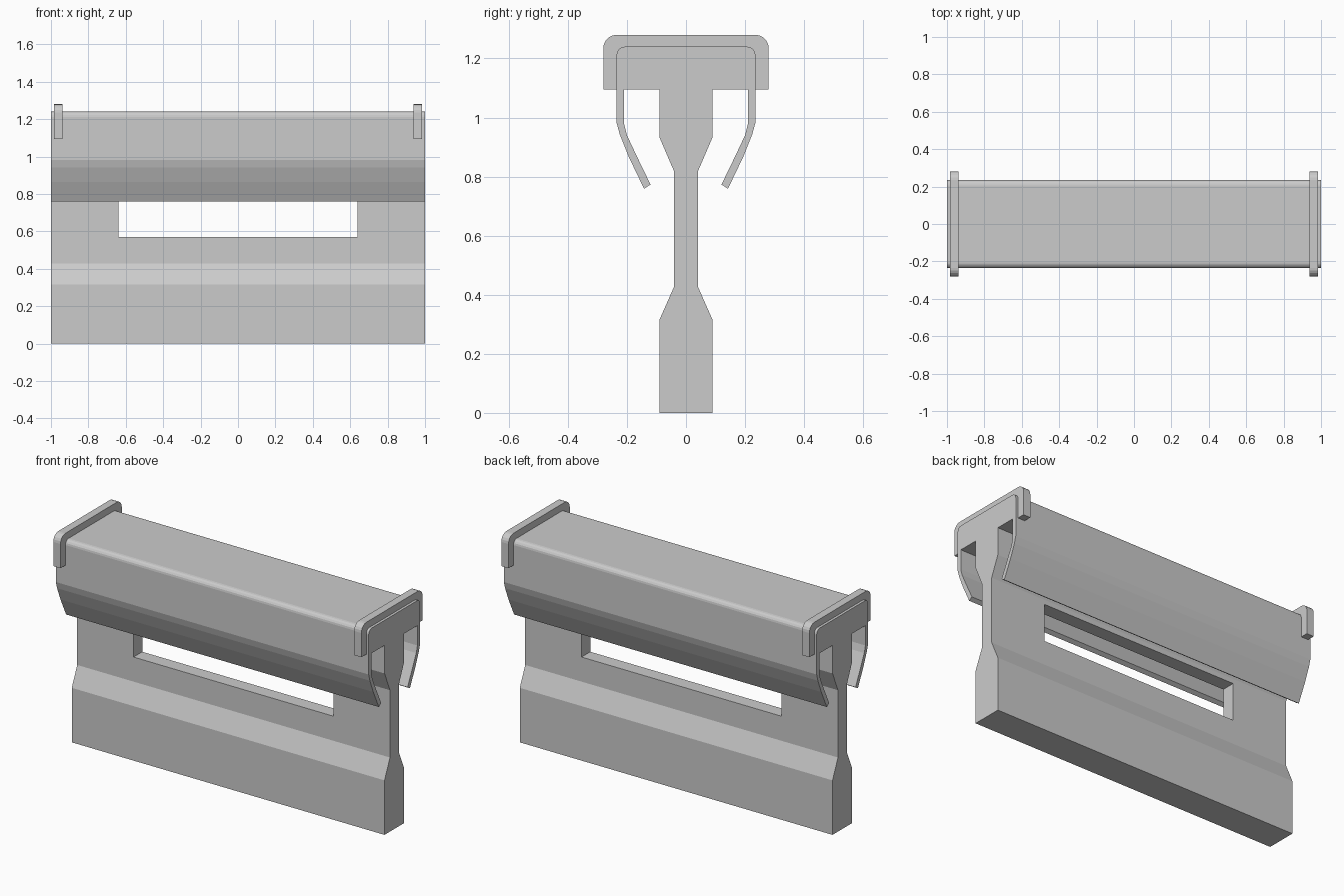
import bpy, bmesh, math
from mathutils import Vector

cube = bpy.data.objects.get("Cube")
if cube:
    bpy.data.objects.remove(cube, do_unlink=True)

grey = bpy.data.materials.new("light_grey")
grey.use_nodes = True
colour = (0.6, 0.6, 0.6, 1)
grey.diffuse_color = colour
grey.node_tree.nodes["Principled BSDF"].inputs["Base Color"].default_value = colour


def corner(y, z, radius, steps=4):
    """Rounded upper corner, from the side up to the top."""
    angles = [math.pi / 2 * i / steps for i in range(steps + 1)]
    return [(y - radius + radius * math.cos(a), z - radius + radius * math.sin(a))
            for a in angles]


def mirrored(half):
    """Close a half profile by mirroring it across y = 0."""
    return half + [(-y, z) for y, z in reversed(half)]


def extrude(name, profile, x0, x1):
    """Extrude a closed y-z profile along x."""
    bm = bmesh.new()
    face = bm.faces.new([bm.verts.new((x0, y, z)) for y, z in profile])
    new = bmesh.ops.extrude_face_region(bm, geom=[face])["geom"]
    moved = [v for v in new if isinstance(v, bmesh.types.BMVert)]
    bmesh.ops.translate(bm, verts=moved, vec=Vector((x1 - x0, 0, 0)))
    bmesh.ops.recalc_face_normals(bm, faces=bm.faces)
    mesh = bpy.data.meshes.new(name)
    bm.to_mesh(mesh)
    bm.free()
    mesh.materials.append(grey)
    obj = bpy.data.objects.new(name, mesh)
    bpy.context.collection.objects.link(obj)
    return obj


# Body: weighted foot, thin web, stem, and head with curved side lips
foot_and_stem = [(0.09, 0), (0.09, 0.315), (0.04, 0.428), (0.04, 0.817),
                 (0.09, 0.933), (0.09, 1.095)]
lip = [(0.21, 1.095), (0.21, 0.98), (0.2, 0.94), (0.168, 0.872), (0.12, 0.773),
       (0.142, 0.759), (0.193, 0.865), (0.224, 0.942), (0.235, 0.982)]
head = corner(0.235, 1.24, 0.028)
body = extrude("body", mirrored(foot_and_stem + lip + head), -1, 1)

# Handle slot through the web
slot = extrude("slot_cutter", [(-0.06, 0.57), (0.06, 0.57), (0.06, 0.79), (-0.06, 0.79)],
               -0.64, 0.64)
cut = body.modifiers.new("handle_slot", "BOOLEAN")
cut.operation = "DIFFERENCE"
cut.solver = "EXACT"
cut.object = slot
bpy.context.view_layer.objects.active = body
bpy.ops.object.modifier_apply(modifier=cut.name)
bpy.data.objects.remove(slot, do_unlink=True)

# Raised straps over the head near each end
outside = mirrored([(0.28, 1.095)] + corner(0.28, 1.28, 0.045, 5))
inside = mirrored([(0.235, 1.095)] + head)
for name, x in (("left_strap", 0.962), ("right_strap", -0.962)):
    extrude(name, outside + inside[::-1], x - 0.023, x + 0.023)
